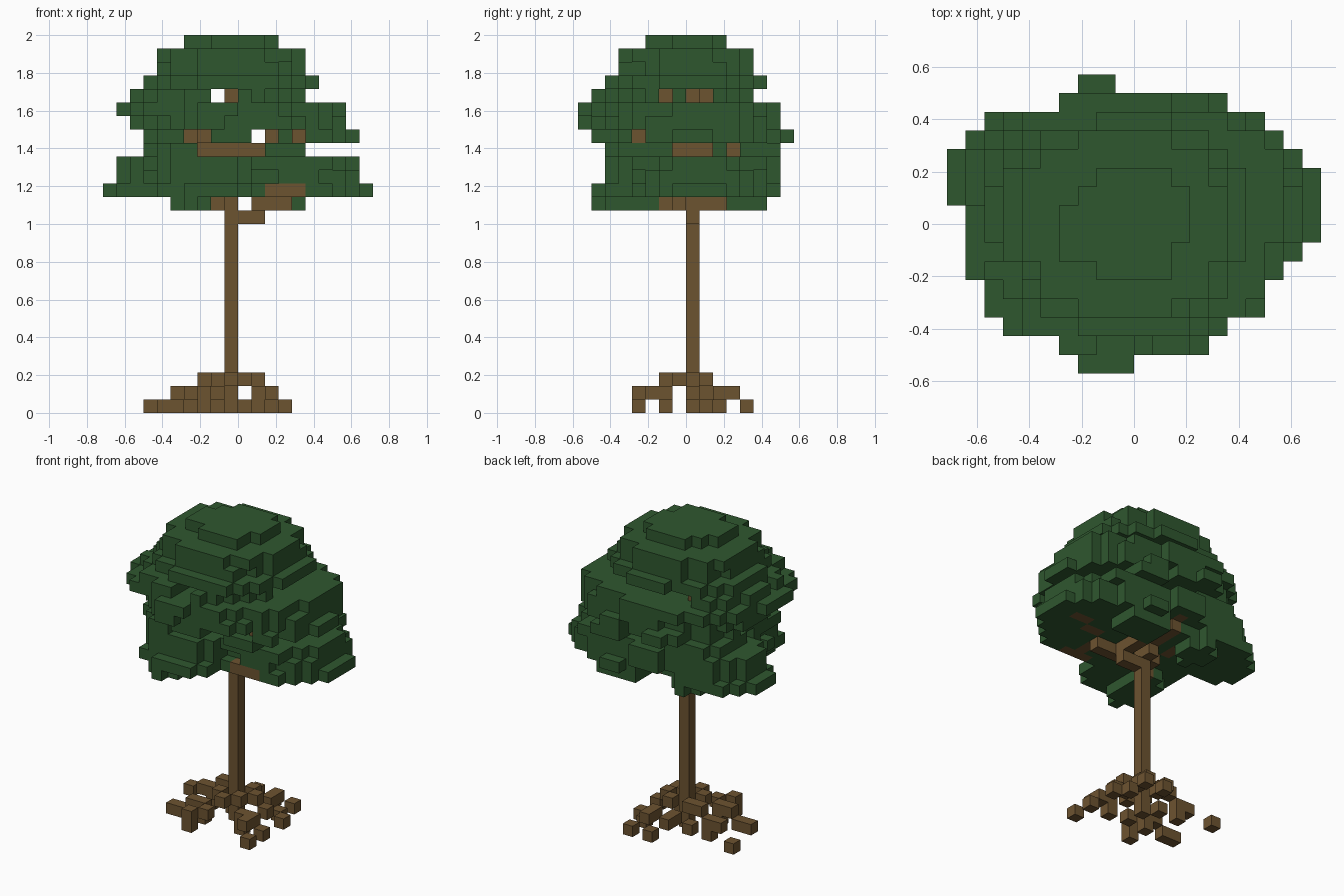
import bpy, bmesh, random
from mathutils import Vector

random.seed(7)
U = 2 / 28                       # size of one block

cube = bpy.data.objects.get("Cube")
if cube:
    bpy.data.objects.remove(cube, do_unlink=True)


def material(name, color):
    m = bpy.data.materials.new(name)
    m.use_nodes = True
    m.diffuse_color = color
    m.node_tree.nodes["Principled BSDF"].inputs["Base Color"].default_value = color
    return m


bark = material("bark brown", (0.152, 0.087, 0.03, 1))
leaf = material("leaf green", (0.028, 0.096, 0.028, 1))


def line(a, b):
    """Blocks stepping along a straight line."""
    a, b = Vector(a), Vector(b)
    n = int(max(abs(c) for c in b - a)) or 1
    return {tuple(round(c) for c in a.lerp(b, i / n)) for i in range(n + 1)}


def lines(pairs):
    return set().union(*(line(a, b) for a, b in pairs))


def disc(layers, cx, cy, rx, ry, power=2):
    """Ragged elliptical layer of leaf blocks; higher power is squarer."""
    cells = set()
    for z in layers:
        for x in range(-10, 10):
            for y in range(-8, 8):
                d = abs((x + .5 - cx) / rx) ** power + abs((y + .5 - cy) / ry) ** power
                if d < random.uniform(.85, 1.08):
                    cells.add((x, y, z))
    return cells


def discs(rows):
    return set().union(*(disc(*r) for r in rows))


# Trunk
trunk = line((-1, 0, 0), (-1, 0, 23))

# Roots spreading and dropping away from the trunk
roots = lines([
    ((-2, 1, 2), (-5, 1, 1)), ((-4, 1, 0), (-4, 1, 0)), ((-7, 2, 0), (-7, 2, 0)),
    ((-2, 1, 0), (-2, 1, 0)),
    ((-2, -1, 2), (-3, -2, 1)), ((-3, -2, 0), (-3, -2, 0)),
    ((-4, -2, 1), (-6, -2, 0)),
    ((-1, -2, 2), (-1, -2, 2)), ((-2, -3, 1), (-3, -4, 1)), ((-3, -4, 0), (-3, -4, 0)),
    ((0, -1, 2), (1, -2, 1)), ((1, -2, 0), (1, -2, 0)),
    ((2, -3, 1), (3, -4, 0)), ((2, -2, 1), (3, -2, 0)),
    ((1, 0, 2), (3, 1, 0)),
    ((0, 1, 2), (2, 4, 0)), ((1, 2, 1), (2, 2, 0)),
    ((-1, 2, 1), (-1, 3, 1)), ((0, 4, 0), (0, 4, 0)),
]) - trunk

# Branches reaching into each tier of leaves
branches = lines([
    ((0, 0, 14), (1, 0, 14)),
    ((1, -1, 15), (3, -1, 15)), ((1, 0, 15), (1, 2, 15)),
    ((2, -4, 16), (4, -4, 16)), ((3, -2, 16), (3, -3, 16)),
    ((2, 2, 16), (4, 3, 16)), ((4, 0, 16), (7, 1, 16)),
    ((-2, 0, 15), (-3, 1, 16)), ((-3, 2, 16), (-6, 3, 16)),
    ((-2, -1, 15), (-4, -4, 16)),
    ((-1, 1, 15), (-1, 5, 17)),
    ((-3, -1, 19), (1, -1, 19)),
    ((1, 0, 19), (1, 1, 19)), ((2, 3, 19), (2, 3, 19)),
    ((-3, -2, 20), (-4, -3, 20)),
    ((2, -1, 20), (2, -3, 20)), ((4, -4, 20), (4, -4, 20)),
    ((-2, 1, 19), (-4, 4, 20)),
    ((0, 0, 23), (1, 1, 23)), ((0, -1, 23), (1, -2, 23)),
    ((-3, 2, 23), (-4, 3, 23)), ((0, 2, 23), (1, 3, 23)),
]) - trunk

# Lower foliage: three lobes with openings between them
lower = discs([
    ([15], -3.5, -4, 1.7, 3), ([15], -3.5, 4, 1.7, 1.7), ([15], 3, 4.5, 2.2, 1.7),
    ([16], -5, 2.7, 5.1, 3.2), ([16], -2.3, -3, 4.2, 4.2),
    ([16], 5.3, .6, 4.8, 4.4), ([16], 3.5, 4.7, 2.5, 2),
    ([17, 18], -4.7, 2.5, 4.5, 3.6), ([17, 18], -2.3, -2.5, 4.2, 3.7),
    ([17, 18], 4.5, 1, 4.6, 5.2), ([17, 18], -.5, 4, 3, 3),
    ([19], -4, 3, 3.2, 3), ([19], -5, -2, 2.1, 2.8), ([19], -4, -4, 1.2, 2),
    ([19], 3.5, -3, 1.7, 2.2), ([19], 3.5, 5.5, 1.7, 1.7),
])

# Middle foliage: one broad overhanging tier
middle = discs([
    ([20], 1, .3, 8, 6.9), ([20], -2, 5.5, 2.3, 2.6), ([20], 0, 0, 6, 7),
    ([20, 21, 22], 4, 1.5, 4.2, 4.2, 2.5),
    ([21], 0, -.2, 8, 7.2),
    ([22], -.5, -.2, 8.4, 7.2),
    ([22], -4.5, -1, 4.5, 3.6),
    ([21, 22], -2, -5.5, 2.4, 2.6),
])

# Crown: stepped dome
crown = discs([
    ([23], -1.5, -.5, 6.5, 6.5),
    ([24], -.5, 0, 6.5, 6, 2.3),
    ([25, 26], -.5, 0, 5.5, 5, 2.5),
    ([27], -.5, 0, 3.5, 3),
])


def is_gap(c):
    """Openings that let the branches show through the leaves."""
    x, y, z = c
    if z == 23:
        return (x in (-2, -1) or (x >= 0 and y in (-2, 0, 1))
                or (x > 2 and y == -1) or (y > 2 and -5 < x < 2))
    if z == 20:
        return x == 1 or (y < 0 and x in (-4, -3, 2, 3, 4)) or (x > 4 and y == -4)
    return False


wood = trunk | roots | branches
lower, middle, crown = ({c for c in t - wood if not is_gap(c)}
                        for t in (lower, middle, crown))
solid = wood | lower | middle | crown


def build(name, cells, mat):
    """Mesh made of the exposed block faces only."""
    bm = bmesh.new()
    for c in sorted(cells):
        for axis in range(3):
            for side in (0, 1):
                near = list(c)
                near[axis] += 2 * side - 1
                if tuple(near) in solid:
                    continue
                u, v = (axis + 1) % 3, (axis + 2) % 3
                corners = []
                for du, dv in ((0, 0), (1, 0), (1, 1), (0, 1)):
                    p = list(c)
                    p[axis] += side
                    p[u] += du
                    p[v] += dv
                    corners.append(bm.verts.new(Vector(p) * U))
                bm.faces.new(corners if side else corners[::-1])
    bmesh.ops.remove_doubles(bm, verts=bm.verts, dist=U / 100)
    me = bpy.data.meshes.new(name)
    bm.to_mesh(me)
    bm.free()
    me.materials.append(mat)
    bpy.context.collection.objects.link(bpy.data.objects.new(name, me))


build("trunk", trunk, bark)
build("roots", roots, bark)
build("branches", branches, bark)
build("lower_foliage", lower, leaf)
build("middle_foliage", middle, leaf)
build("crown_foliage", crown, leaf)
